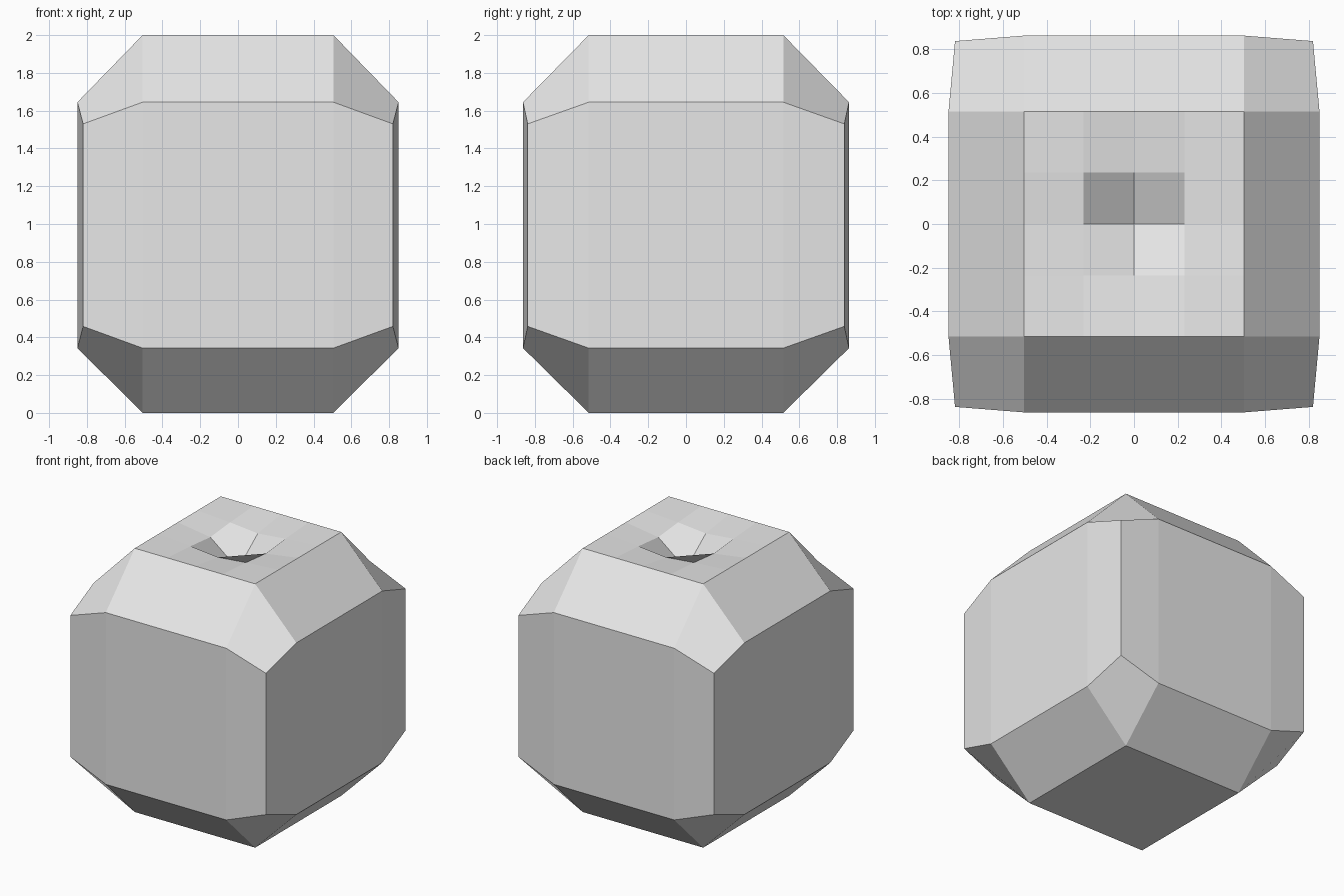
import bpy
import bmesh

# Remove the default cube
cube = bpy.data.objects.get("Cube")
if cube:
    bpy.data.objects.remove(cube, do_unlink=True)

grey = bpy.data.materials.new("light_grey")
grey.use_nodes = True
grey.diffuse_color = (0.8, 0.8, 0.8, 1)
grey.node_tree.nodes["Principled BSDF"].inputs["Base Color"].default_value = (0.8, 0.8, 0.8, 1)

# Half sizes of the flat caps, the bulging sides and the upright corners
CAP_X, CAP_Y = 0.505, 0.515
SIDE_X, SIDE_Y = 0.85, 0.863
CORNER_X, CORNER_Y = 0.82, 0.838
QUADRANTS = [(1, 1), (-1, 1), (-1, -1), (1, -1)]

bm = bmesh.new()


def shoulder_ring(side_z, corner_z):
    """Twelve points, counter-clockwise, three around each upright corner."""
    ring = []
    for sx, sy in QUADRANTS:
        points = [(sx * SIDE_X, sy * CAP_Y, side_z),
                  (sx * CORNER_X, sy * CORNER_Y, corner_z),
                  (sx * CAP_X, sy * SIDE_Y, side_z)]
        ring += points if sx * sy > 0 else points[::-1]
    return [bm.verts.new(p) for p in ring]


def bevels(ring, cap, flip):
    """Sloped strips and corner facets between a shoulder and a cap."""
    for q in range(4):
        corner = ring[3 * q:3 * q + 3] + [cap[q]]
        strip = [ring[3 * q + 2], ring[(3 * q + 3) % 12], cap[(q + 1) % 4], cap[q]]
        for face in (corner, strip):
            bm.faces.new(face[::-1] if flip else face)


# Walls
lower = shoulder_ring(0.343, 0.458)
upper = shoulder_ring(1.645, 1.53)
for i in range(12):
    j = (i + 1) % 12
    bm.faces.new((lower[i], lower[j], upper[j], upper[i]))

# Bottom cap and sloped shoulders
bottom = [bm.verts.new((sx * CAP_X, sy * CAP_Y, 0)) for sx, sy in QUADRANTS]
bm.faces.new(bottom[::-1])
bevels(lower, bottom, True)


# Top cap with a shallow dish and a deep central dimple
def dish_height(i, j):
    reach = max(abs(i), abs(j))
    if reach == 2:
        return 2.0
    if reach == 0:
        return 1.78
    return 1.982 if abs(i) == abs(j) else 1.96


STEPS = range(-2, 3)
fraction = {-2: -1, -1: -0.46, 0: 0, 1: 0.46, 2: 1}
grid = {(i, j): bm.verts.new((fraction[i] * CAP_X, fraction[j] * CAP_Y, dish_height(i, j)))
        for i in STEPS for j in STEPS}
for i in range(-2, 2):
    for j in range(-2, 2):
        bm.faces.new((grid[i, j], grid[i + 1, j], grid[i + 1, j + 1], grid[i, j + 1]))
bevels(upper, [grid[2 * sx, 2 * sy] for sx, sy in QUADRANTS], False)

mesh = bpy.data.meshes.new("dimpled_block")
bm.to_mesh(mesh)
bm.free()
mesh.materials.append(grey)
block = bpy.data.objects.new("dimpled_block", mesh)
bpy.context.scene.collection.objects.link(block)
